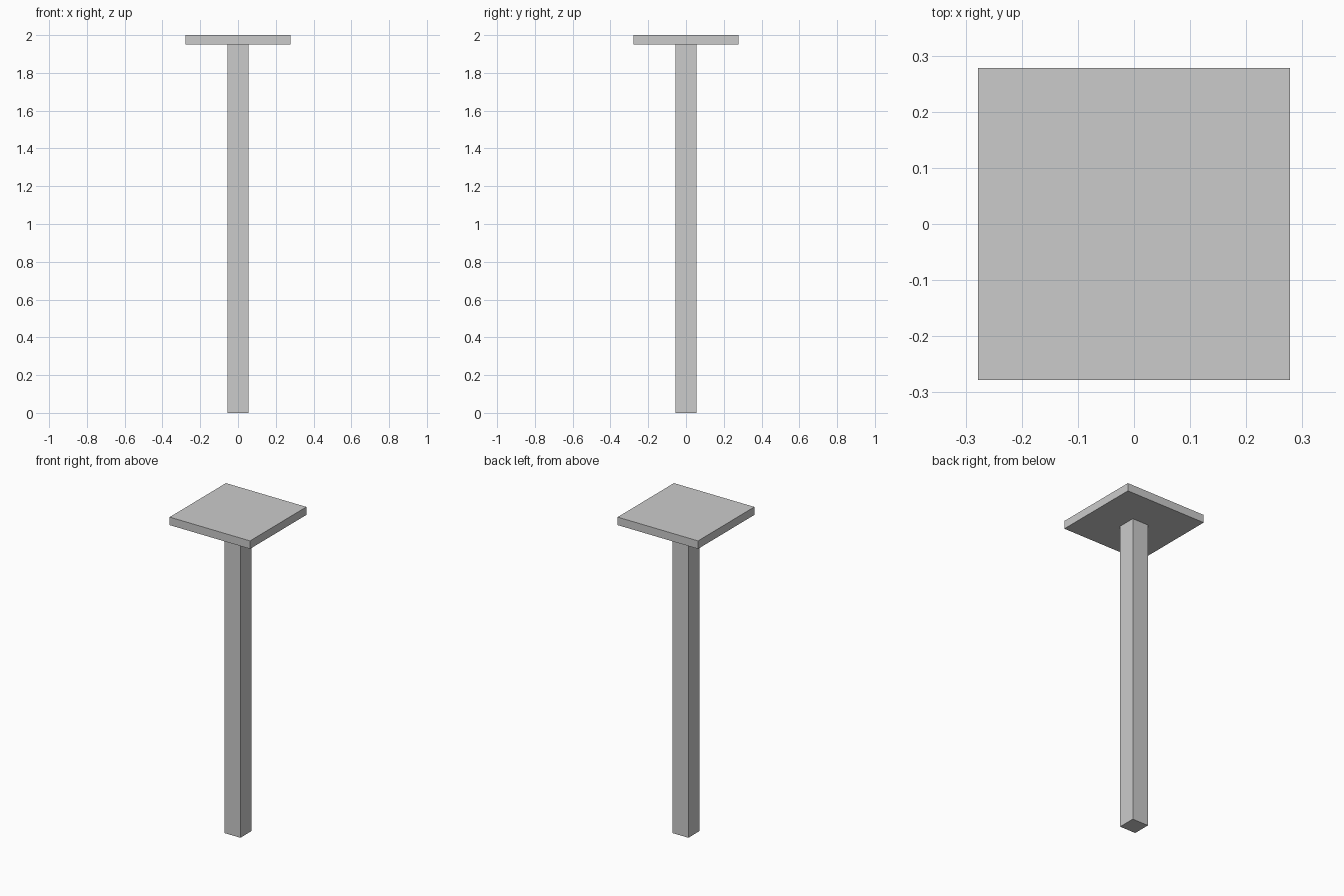
import bpy

if "Cube" in bpy.data.objects:
    bpy.data.objects.remove(bpy.data.objects["Cube"])


def box(name, width, z_bottom, z_top):
    """Square box centred on the z axis."""
    bpy.ops.mesh.primitive_cube_add(size=1, location=(0, 0, (z_bottom + z_top) / 2))
    obj = bpy.context.object
    obj.name = name
    obj.scale = (width, width, z_top - z_bottom)
    bpy.ops.object.transform_apply(location=False, rotation=False, scale=True)
    return obj


HEIGHT = 2.0
PLATE_THICKNESS = 0.05

# Square upright
box("post", 0.111, 0, HEIGHT - PLATE_THICKNESS)

# Flat square plate on top
box("top_plate", 0.556, HEIGHT - PLATE_THICKNESS, HEIGHT)
